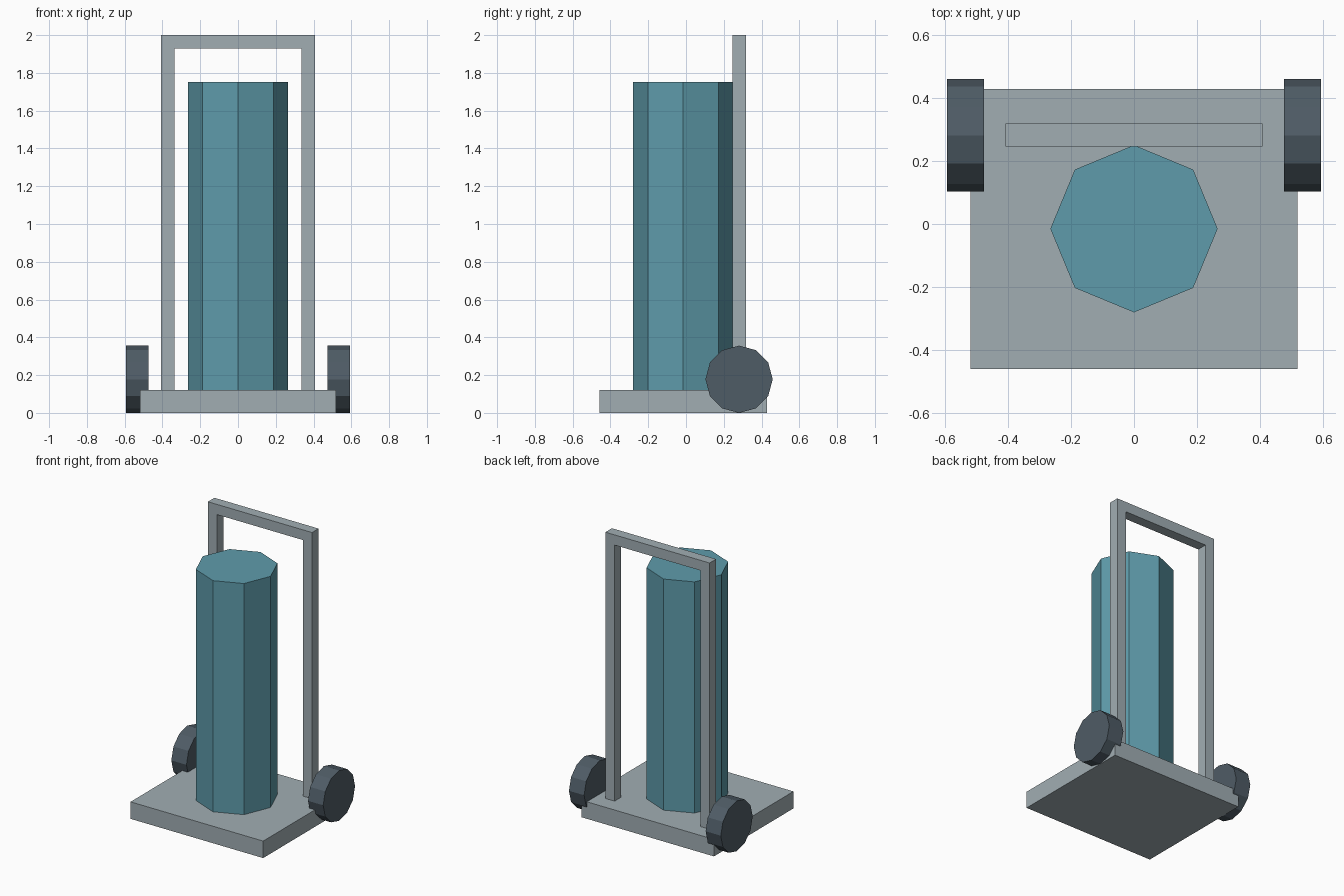
import bpy
import bmesh
from math import pi
from mathutils import Matrix

if "Cube" in bpy.data.objects:
    bpy.data.objects.remove(bpy.data.objects["Cube"], do_unlink=True)


def material(name, rgb):
    mat = bpy.data.materials.new(name)
    mat.use_nodes = True
    mat.diffuse_color = (*rgb, 1)
    mat.node_tree.nodes["Principled BSDF"].inputs["Base Color"].default_value = (*rgb, 1)
    return mat


def finish(name, bm, mat):
    bmesh.ops.recalc_face_normals(bm, faces=bm.faces)
    mesh = bpy.data.meshes.new(name)
    bm.to_mesh(mesh)
    bm.free()
    mesh.materials.append(mat)
    obj = bpy.data.objects.new(name, mesh)
    bpy.context.collection.objects.link(obj)
    return obj


def prism(name, sides, radius, depth, matrix, mat):
    bm = bmesh.new()
    bmesh.ops.create_cone(bm, cap_ends=True, segments=sides, radius1=radius,
                          radius2=radius, depth=depth, matrix=matrix)
    return finish(name, bm, mat)


def extruded(name, outline, y_front, y_back, mat):
    # Front outline in x and z, pushed back along y
    bm = bmesh.new()
    face = bm.faces.new([bm.verts.new((x, y_front, z)) for x, z in outline])
    new = bmesh.ops.extrude_face_region(bm, geom=[face])["geom"]
    verts = [v for v in new if isinstance(v, bmesh.types.BMVert)]
    bmesh.ops.translate(bm, verts=verts, vec=(0, y_back - y_front, 0))
    return finish(name, bm, mat)


steel = material("pale grey steel", (0.355, 0.42, 0.45))
teal = material("teal paint", (0.113, 0.33, 0.406))
rubber = material("dark slate rubber", (0.078, 0.107, 0.133))

# Flat base plate
half, top = 0.518, 0.12
extruded("base_plate", [(-half, 0), (half, 0), (half, top), (-half, top)],
         -0.459, 0.428, steel)

# Upright handle frame, an upside-down U
outer, inner, bar = 0.407, 0.335, 1.928
extruded("handle_frame",
         [(-outer, top), (-inner, top), (-inner, bar), (inner, bar),
          (inner, top), (outer, top), (outer, 2), (-outer, 2)],
         0.245, 0.318, steel)

# Eight-sided tank standing on the plate
tank_top = 1.752
prism("tank", 8, 0.265, tank_top - top,
      Matrix.Translation((0, -0.015, (tank_top + top) / 2)), teal)

# Twelve-sided wheels at the back corners
radius = 0.178
for side, name in ((1, "left_wheel"), (-1, "right_wheel")):
    place = Matrix.Translation((side * 0.534, 0.281, radius))
    prism(name, 12, radius, 0.118, place @ Matrix.Rotation(pi / 2, 4, "Y"), rubber)
